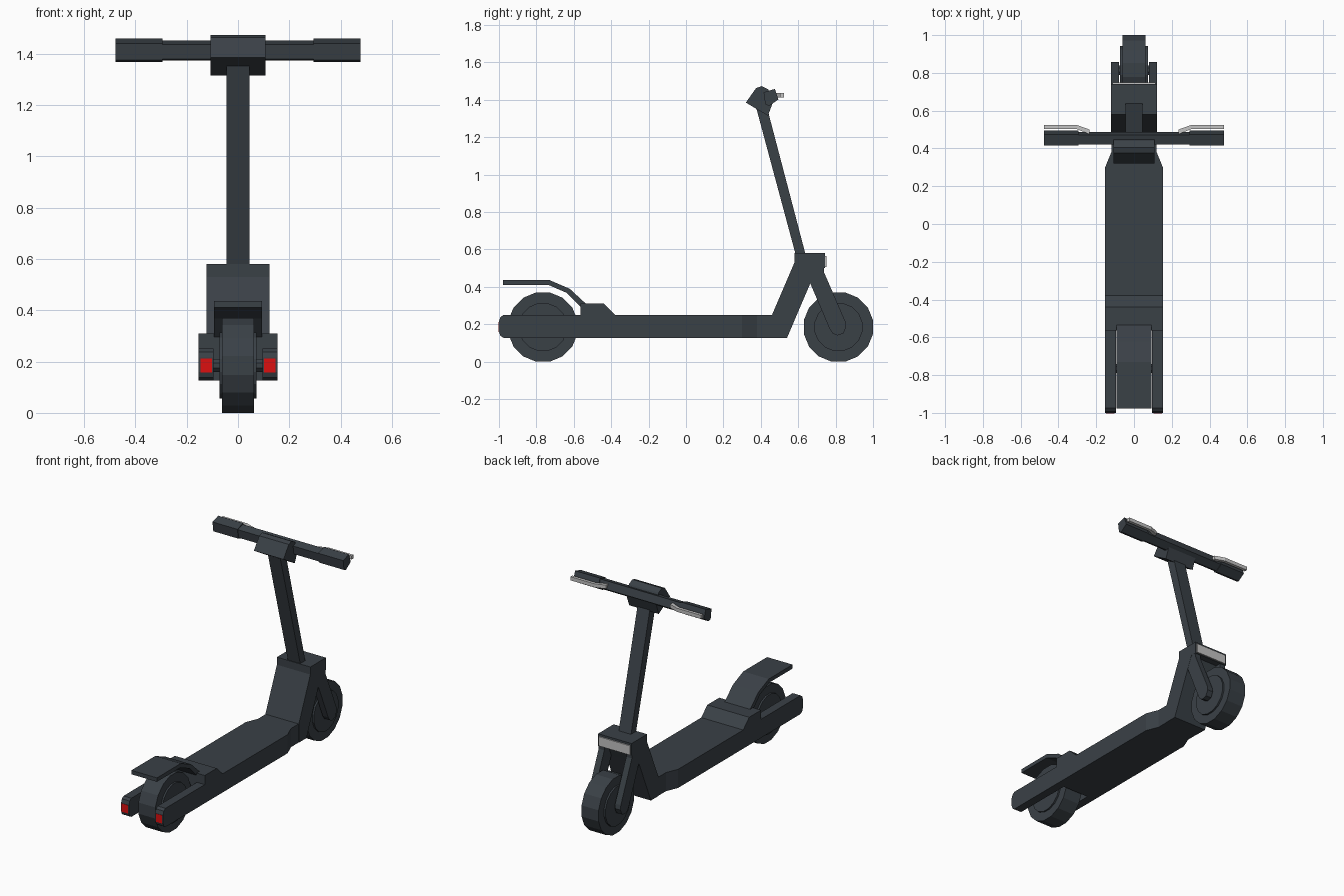
import bpy, bmesh, math


def material(name, rgb):
    m = bpy.data.materials.new(name)
    m.diffuse_color = (*rgb, 1)
    return m


BODY = material("charcoal", (0.042, 0.052, 0.062))
RED = material("tail red", (0.72, 0.005, 0.005))
GREY = material("light grey", (0.55, 0.55, 0.55))


def prism(name, pts, lo, hi, mat=BODY, axis="x", mirror=False):
    """Extrude a (y, z) profile along x, or an (x, y) outline along z."""
    bm = bmesh.new()
    place = (lambda a, b, t: (t, a, b)) if axis == "x" else (lambda a, b, t: (a, b, t))
    rings = [[bm.verts.new(place(a, b, t)) for a, b in pts] for t in (lo, hi)]
    bm.faces.new(rings[0])
    bm.faces.new(rings[1])
    n = len(pts)
    for i in range(n):
        j = (i + 1) % n
        bm.faces.new((rings[0][i], rings[0][j], rings[1][j], rings[1][i]))
    bmesh.ops.recalc_face_normals(bm, faces=bm.faces)
    me = bpy.data.meshes.new(name)
    bm.to_mesh(me)
    bm.free()
    me.materials.append(mat)
    ob = bpy.data.objects.new(name, me)
    bpy.context.collection.objects.link(ob)
    if mirror:
        ob.modifiers.new("mirror", "MIRROR")
    return ob


def circle(y, z, r, n=16):
    """Polygon with flat top, bottom and sides; r is measured to the flats."""
    big = r / math.cos(math.pi / n)
    angles = [2 * math.pi * (i + 0.5) / n for i in range(n)]
    return [(y + big * math.cos(a), z + big * math.sin(a)) for a in angles]


def scaled(pts, s):
    cy = sum(p[0] for p in pts) / len(pts)
    cz = sum(p[1] for p in pts) / len(pts)
    return [(cy + (y - cy) * s, cz + (z - cz) * s) for y, z in pts]


# Wheels: tyre, raised hub and axle
for label, y, axle in (("rear", -0.765, 0.11), ("front", 0.815, 0.10)):
    prism(label + "_tyre", circle(y, 0.185, 0.185), -0.062, 0.062)
    prism(label + "_hub", circle(y, 0.185, 0.128), -0.073, 0.073)
    prism(label + "_axle", circle(y, 0.185, 0.025, 8), -axle, axle)

# Deck with tapered front
half = [(0.153, -0.565), (0.153, 0.30), (0.12, 0.38), (0.12, 0.47)]
prism("deck", half + [(-x, y) for x, y in reversed(half)], 0.127, 0.25, axis="z")
prism("deck_hump", [(-0.565, 0.24), (-0.565, 0.31), (-0.44, 0.31), (-0.378, 0.25),
                    (-0.378, 0.24)], -0.153, 0.153)

# Rear arms either side of the wheel, with tail lights
prism("rear_arm", [(-0.56, 0.127), (-0.975, 0.127), (-0.992, 0.138), (-1.0, 0.16),
                   (-1.0, 0.215), (-0.992, 0.238), (-0.975, 0.25), (-0.56, 0.25)],
      0.096, 0.153, mirror=True)
prism("tail_light", [(-1.002, 0.158), (-0.998, 0.158), (-0.998, 0.212), (-1.002, 0.212)],
      0.102, 0.147, RED, mirror=True)

# Rear mudguard
prism("mudguard", [(-0.978, 0.41), (-0.978, 0.436), (-0.73, 0.436), (-0.622, 0.39),
                   (-0.53, 0.305), (-0.53, 0.26), (-0.638, 0.368), (-0.735, 0.41)],
      -0.093, 0.093)

# Neck rising from the deck
prism("neck", [(0.46, 0.127), (0.54, 0.127), (0.665, 0.42), (0.70, 0.50), (0.742, 0.50),
               (0.742, 0.58), (0.58, 0.58), (0.58, 0.53), (0.46, 0.25)], -0.122, 0.122)

# Front fork legs with rounded ends
prism("fork_leg", [(0.66, 0.51), (0.664, 0.42), (0.768, 0.175), (0.785, 0.15),
                   (0.81, 0.14), (0.84, 0.15), (0.857, 0.185), (0.852, 0.215),
                   (0.737, 0.48), (0.737, 0.51)], 0.08, 0.121, mirror=True)

# Headlight plate
prism("headlight", [(0.742, 0.505), (0.75, 0.505), (0.75, 0.566), (0.742, 0.566)],
      -0.115, 0.115, GREY)

# Steering stem and its head
prism("stem", [(0.587, 0.57), (0.64, 0.57), (0.438, 1.34), (0.372, 1.37)], -0.045, 0.045)
prism("stem_head", [(0.32, 1.385), (0.375, 1.463), (0.405, 1.473), (0.44, 1.455),
                    (0.47, 1.40), (0.438, 1.315)], -0.108, 0.108)

# Handlebar, grips and brake levers
grip = [(0.415, 1.44), (0.475, 1.458), (0.494, 1.402), (0.445, 1.368), (0.424, 1.375)]
prism("handlebar", scaled(grip, 0.86), -0.30, 0.30)
prism("grip", grip, 0.295, 0.477, mirror=True)
prism("brake_lever", [(0.235, 0.475), (0.26, 0.485), (0.305, 0.503), (0.477, 0.503),
                      (0.477, 0.523), (0.30, 0.523), (0.235, 0.50)],
      1.413, 1.437, GREY, axis="z", mirror=True)
